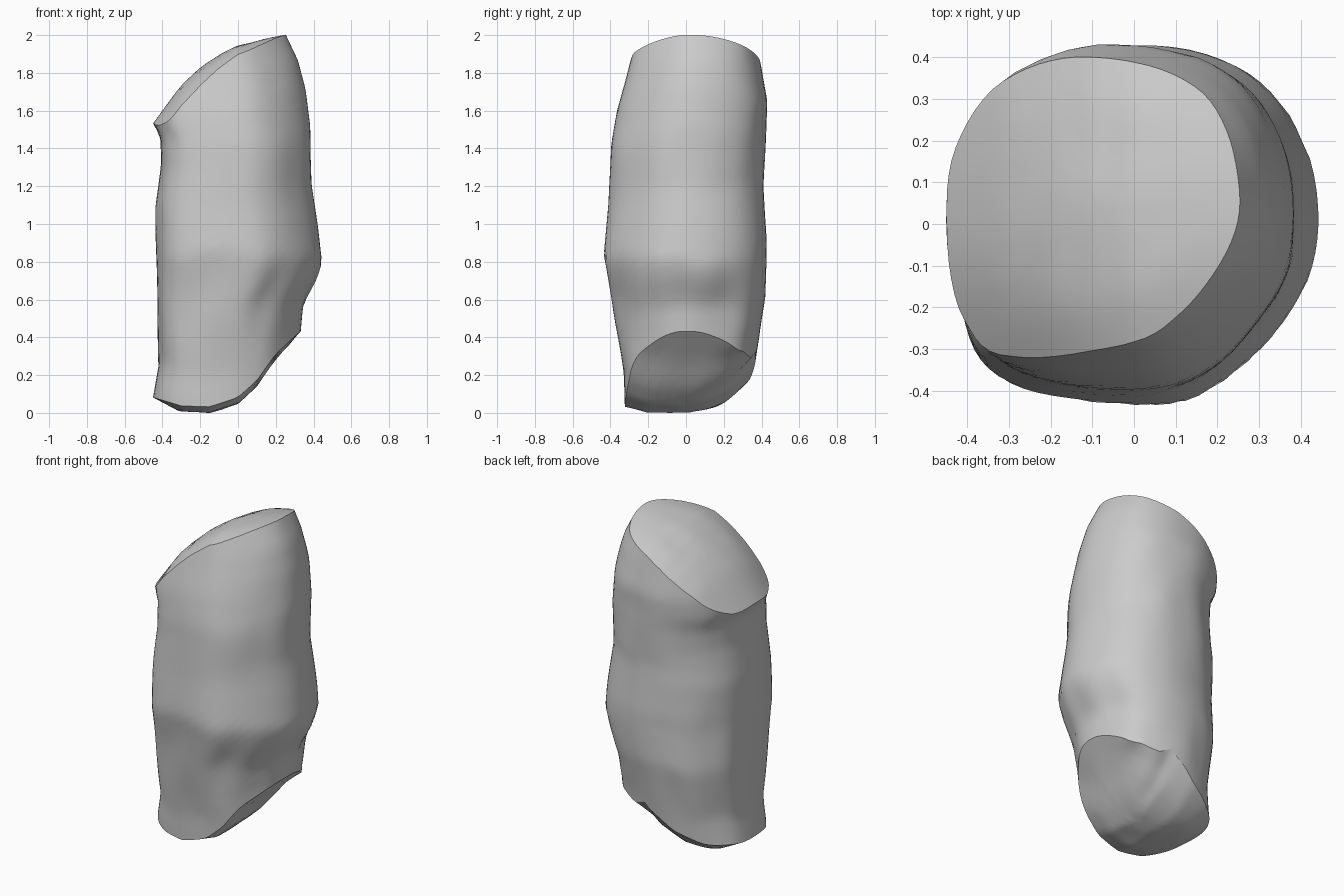
import bpy, bmesh, math
from mathutils import Vector, noise

if "Cube" in bpy.data.objects:
    bpy.data.objects.remove(bpy.data.objects["Cube"])

COLUMNS, ROWS, RINGS = 72, 36, 9

# Side profiles as (height, offset), end profiles as (x, height)
LEFT_OUT = [(0.4, .33), (.55, .35), (.7, .42), (.8, .445), (1, .42), (1.2, .39), (1.5, .385), (1.7, .36), (1.85, .32), (2, .25)]
RIGHT_OUT = [(.08, -.45), (.25, -.42), (.6, -.43), (1.1, -.435), (1.3, -.41), (1.45, -.415), (1.53, -.45)]
FRONT_OUT = [(0, -.32), (.2, -.33), (.4, -.36), (.6, -.39), (.84, -.435), (1.1, -.41), (1.4, -.4), (1.6, -.365), (1.8, -.31), (2, -.26)]
BACK_OUT = [(.1, .34), (.35, .375), (.6, .42), (.9, .43), (1.2, .41), (1.65, .43), (1.82, .4), (2, .37)]
TOP_END = [(-.45, 1.53), (-.3, 1.73), (-.2, 1.82), (-.1, 1.89), (0, 1.94), (.1, 1.965), (.25, 2)]
BOTTOM_END = [(-.45, .08), (-.3, .035), (-.15, .03), (0, .08), (.1, .17), (.2, .31), (.33, .43)]
# How strongly the bottom end rises toward the back, by x
BACK_LIFT = [(-.35, .9), (-.27, 1.1), (.03, 1.6), (.25, -.3)]


def sample(profile, t):
    if t <= profile[0][0]:
        return profile[0][1]
    for (a, va), (b, vb) in zip(profile, profile[1:]):
        if t <= b:
            return va + (vb - va) * (t - a) / (b - a)
    return profile[-1][1]


def top_height(x, y):
    slump = 0.55 - 1.6 * min(x, 0) if y < 0 else 0.45
    return sample(TOP_END, x) - slump * y * y


def bottom_height(x, y):
    lift = sample(BACK_LIFT, x) if y > 0 else 0
    return sample(BOTTOM_END, x) + lift * y * y


def outline(angle, z):
    # Uneven rounded square fitted to the four side profiles, with worn dents
    c, s = math.cos(angle), math.sin(angle)
    power = 0.888 + 0.124 * c + 0.018 * s - 0.235 * c * s
    u = math.copysign(abs(c) ** power, c)
    v = math.copysign(abs(s) ** power, s)
    wear = noise.noise(Vector((c * 2.2, s * 2.2, z * 2.5)))
    level = z + 0.04 * wear
    x0, x1 = sample(RIGHT_OUT, level), sample(LEFT_OUT, level)
    y0, y1 = sample(FRONT_OUT, level), sample(BACK_OUT, level)
    bump = 1 + 0.02 * wear
    return (x0 + x1 + u * (x1 - x0) * bump) / 2, (y0 + y1 + v * (y1 - y0) * bump) / 2


def rim(angle, height, z):
    # Settle the point where the wall meets the slanted end
    for _ in range(25):
        x, y = outline(angle, z)
        z = (z + height(x, y)) / 2
    return Vector((x, y, z))


def add_cap(bm, edge, height, dome, flip):
    centre = sum((v.co for v in edge), Vector()) / len(edge)
    outer = edge
    for r in range(RINGS - 1, 0, -1):
        k = r / RINGS
        ring = []
        for v in edge:
            p = centre.lerp(v.co, k)
            p.z = height(p.x, p.y) + dome * min(1, 3 * (1 - k))
            p.z += 0.012 * noise.noise(p * 6) * (1 - k)
            ring.append(bm.verts.new(p))
        bridge(bm, outer, ring, flip)
        outer = ring
    tip = bm.verts.new((centre.x, centre.y, height(centre.x, centre.y) + dome))
    for i in range(COLUMNS):
        tri = [outer[i], outer[(i + 1) % COLUMNS], tip]
        bm.faces.new(tri[::-1] if flip else tri)


def bridge(bm, a, b, flip=False):
    for i in range(COLUMNS):
        j = (i + 1) % COLUMNS
        quad = [a[i], a[j], b[j], b[i]]
        bm.faces.new(quad[::-1] if flip else quad)


# Wall of the block between the two slanted ends
bm = bmesh.new()
angles = [math.tau * i / COLUMNS for i in range(COLUMNS)]
lows = [rim(a, bottom_height, 0.2) for a in angles]
highs = [rim(a, top_height, 1.8) for a in angles]
rows = []
for r in range(ROWS + 1):
    ring = []
    for a, low, high in zip(angles, lows, highs):
        z = low.z + (high.z - low.z) * r / ROWS
        x, y = outline(a, z)
        ring.append(bm.verts.new((x, y, z)))
    if rows:
        bridge(bm, rows[-1], ring)
    rows.append(ring)

# Slanted end faces with crisp rims
add_cap(bm, rows[-1], top_height, 0.005, False)
add_cap(bm, rows[0], bottom_height, -0.03, True)
for ring in (rows[0], rows[-1]):
    for i in range(COLUMNS):
        bm.edges.get((ring[i], ring[(i + 1) % COLUMNS])).smooth = False
for f in bm.faces:
    f.smooth = True
base = min(v.co.z for v in bm.verts)
for v in bm.verts:
    v.co.z -= base
bmesh.ops.recalc_face_normals(bm, faces=bm.faces)

mesh = bpy.data.meshes.new("stone_block")
bm.to_mesh(mesh)
bm.free()
block = bpy.data.objects.new("stone_block", mesh)
bpy.context.collection.objects.link(block)

# Plain grey surface
grey = bpy.data.materials.new("stone_grey")
grey.use_nodes = True
colour = (0.6, 0.6, 0.6, 1)
grey.diffuse_color = colour
grey.node_tree.nodes["Principled BSDF"].inputs["Base Color"].default_value = colour
mesh.materials.append(grey)
